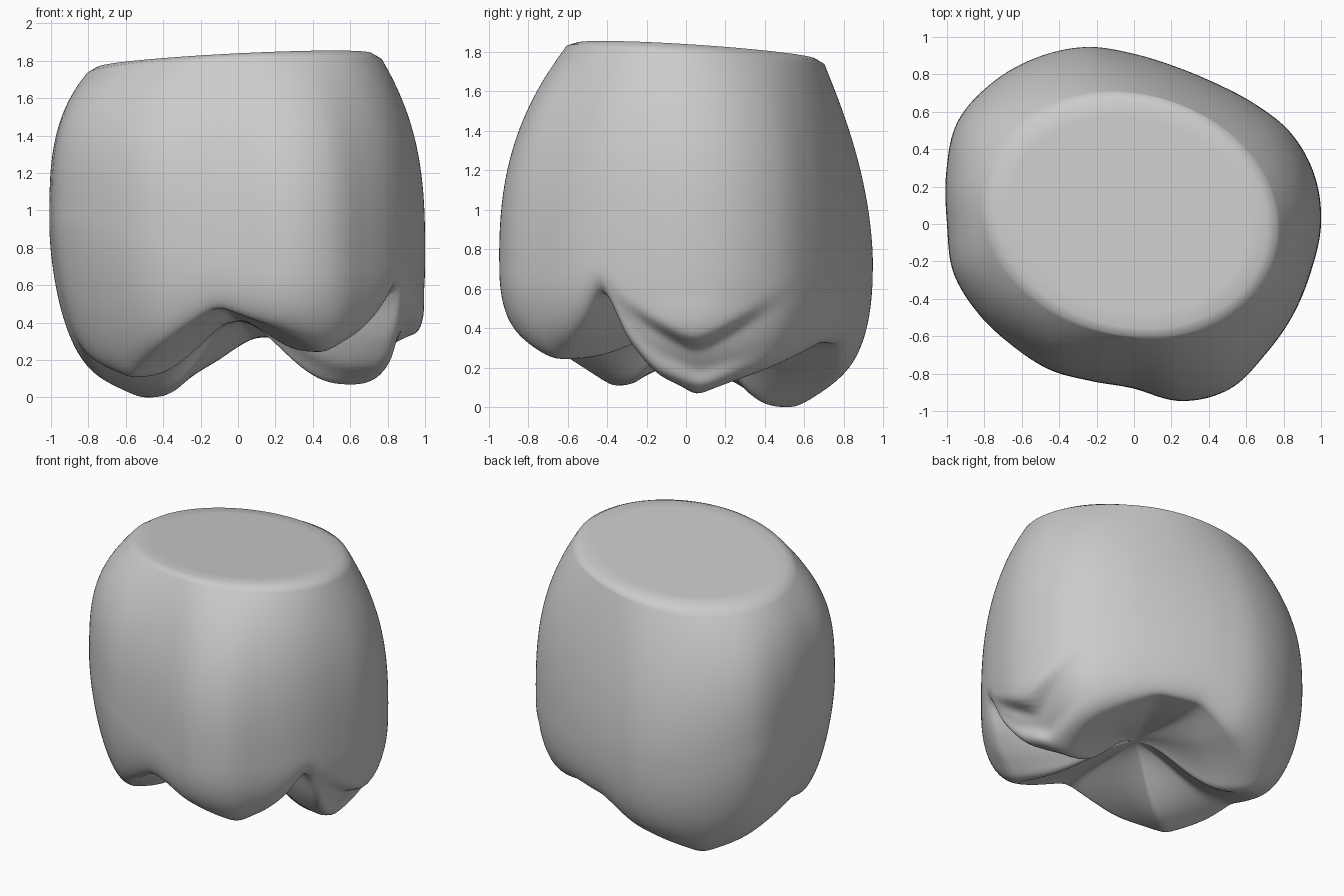
import bpy, bmesh, math
from math import cos, sin, radians, exp, sqrt

if "Cube" in bpy.data.objects:
    bpy.data.objects.remove(bpy.data.objects["Cube"], do_unlink=True)

# Widest outline of the crown, one radius every 15 degrees from +x
OUTLINE = [1.0, 1.0, .97, .91, .87, .87, .91, .98, 1.03, 1.07, 1.09, 1.04,
           1.0, 1.0, .96, .92, .90, .87, .88, .98, 1.02, .99, .98, .98]
# Lower rim: angle, height, share of the outline radius (cusps and notches)
RIM = [(5, .06, .57), (28, .17, .74), (62, .33, .88), (84, .32, .86), (100, .19, .8),
       (133, -.01, .66), (180, .24, .78), (213, .1, .68), (238, .28, .82), (262, .49, .92),
       (285, .37, .85), (305, .23, .74), (318, .34, .84), (327, .46, .88), (334, .66, .92),
       (338, .38, .88), (348, .17, .75), (365, .06, .57)]
SEGMENTS, WALL_ROWS, UNDER_ROWS = 216, 70, 20
FOSSA = .41


def smooth(t):
    t = max(0, min(1, t))
    return t * t * (3 - 2 * t)


def facing(deg, direction):
    """One towards a direction, fading to zero at right angles to it."""
    return max(0, cos(radians(deg - direction))) ** 2


def outline(deg):
    """Periodic smooth curve through the outline radii."""
    n = len(OUTLINE)
    i, t = divmod(deg % 360 / 15, 1)
    a, b, c, d = (OUTLINE[(int(i) + k) % n] for k in (-1, 0, 1, 2))
    return b + .5 * t * (c - a + t * (2 * a - 5 * b + 4 * c - d + t * (3 * (b - c) + d - a)))


def rim_at(deg, column):
    deg = (deg - 5) % 360 + 5
    for p, q in zip(RIM, RIM[1:]):
        if p[0] <= deg <= q[0]:
            return p[column] + (q[column] - p[column]) * (deg - p[0]) / (q[0] - p[0])


def rim(deg, column):
    """Rim value averaged over a few degrees to round the corners."""
    return sum(rim_at(deg + k, column) for k in range(-3, 4)) / 7


def top_point(deg, scale=1):
    """Point on the tilted oval cut at the top."""
    a, tilt = radians(deg), radians(-16)
    radius = scale / sqrt((cos(a - tilt) / .8) ** 2 + (sin(a - tilt) / .64) ** 2)
    x = -.02 + radius * cos(a)
    y = .05 + radius * sin(a)
    return x, y, 1.808 + .045 * x - .06 * y


def wall_point(deg, k):
    """Point on the side wall, k running from the top cut to the rim."""
    a = radians(deg)
    tx, ty, tz = top_point(deg)
    tz -= .015 + .025 * facing(deg, 140) + .02 * facing(deg, 0)
    low, share, full = rim(deg, 1), rim(deg, 2), outline(deg)
    left = facing(deg, 195)
    belly = .72 + .25 * left
    z = tz + (low - tz) * sin(k * math.pi / 2) ** 1.2
    f, r = 1, full
    if z > belly:
        fullness = 2.5 + .9 * left + .5 * facing(deg, 0) - .7 * facing(deg, 90)
        f = 1 - ((z - belly) / (tz - belly)) ** fullness
    else:
        s = min(1, (belly - z) / (belly - low))
        r *= share + (1 - share) * sqrt(max(0, 1 - s ** (2.3 - .8 * left)))
    # Rounded V-shaped fold above the +x cusp
    off = abs((deg - 3 + 180) % 360 - 180)
    fold = .29 + .012 * sqrt(off * off + 16)
    r += .025 * exp(-(off / 14) ** 2) * smooth((.6 - z) / .2)
    r -= .1 * exp(-(off / 17) ** 2) * smooth((fold - z) / (.03 + .003 * off)) * smooth((z - low) / .14)
    return tx + (r * cos(a) - tx) * f, ty + (r * sin(a) - ty) * f, z


def under_point(deg, k):
    """Point on the chewing surface, k running from the rim to the centre."""
    x, y, z = wall_point(deg, 1)
    return x * (1 - k), y * (1 - k), z + (FOSSA - z) * smooth(k) ** 1.5


# Tooth crown: rings from the top centre, down the wall and into the hollow
bm = bmesh.new()
degrees = [360 * i / SEGMENTS for i in range(SEGMENTS)]
rings = [[top_point(d, s) for d in degrees] for s in (.4, .8, .93)]
rings += [[wall_point(d, j / WALL_ROWS) for d in degrees] for j in range(WALL_ROWS + 1)]
rings += [[under_point(d, j / UNDER_ROWS) for d in degrees] for j in range(1, UNDER_ROWS)]
rows = [[bm.verts.new(p) for p in ring] for ring in rings]
for upper, lower in zip(rows, rows[1:]):
    for i in range(SEGMENTS):
        j = (i + 1) % SEGMENTS
        bm.faces.new((upper[i], lower[i], lower[j], upper[j]))
for ring, centre in ((rows[0], (-.02, .05, 1.804)), (rows[-1], (0, 0, FOSSA))):
    hub = bm.verts.new(centre)
    for i in range(SEGMENTS):
        bm.faces.new((hub, ring[i], ring[(i + 1) % SEGMENTS]))
bmesh.ops.recalc_face_normals(bm, faces=bm.faces)

# Soften the rim and set the lowest cusp on the ground
for _ in range(2):
    soft = [v for v in bm.verts if v.co.z < .75]
    bmesh.ops.smooth_vert(bm, verts=soft, factor=.5, use_axis_x=True, use_axis_y=True, use_axis_z=True)
ground = min(v.co.z for v in bm.verts)
bmesh.ops.translate(bm, verts=bm.verts, vec=(0, 0, -ground))

mesh = bpy.data.meshes.new("tooth_crown")
bm.to_mesh(mesh)
bm.free()
mesh.shade_smooth()
crown = bpy.data.objects.new("tooth_crown", mesh)
bpy.context.collection.objects.link(crown)

# Plain grey material
grey = bpy.data.materials.new("plain_grey")
grey.use_nodes = True
colour = (.6, .6, .6, 1)
grey.diffuse_color = colour
grey.node_tree.nodes["Principled BSDF"].inputs["Base Color"].default_value = colour
mesh.materials.append(grey)
